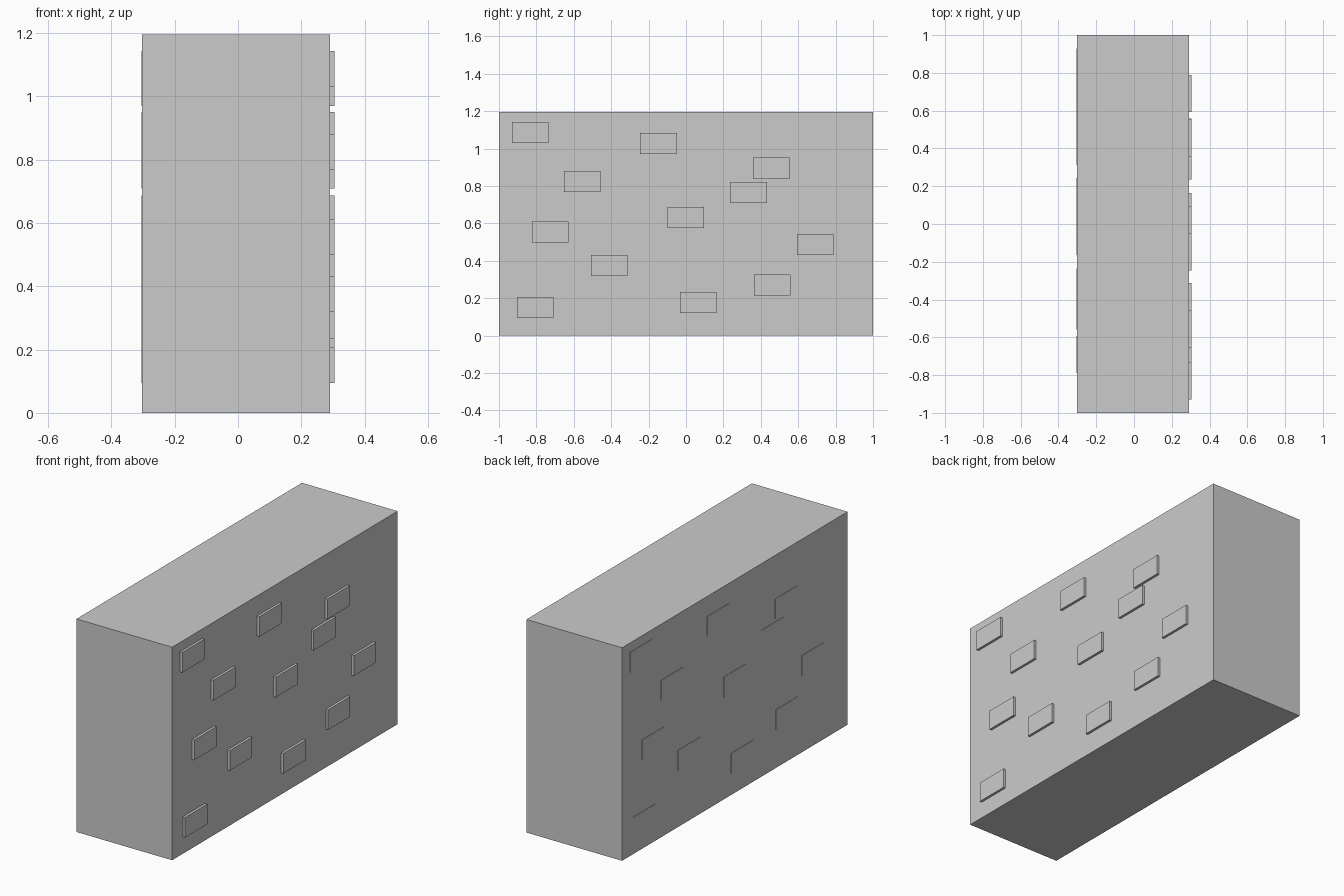
import bpy

if "Cube" in bpy.data.objects:
    bpy.data.objects.remove(bpy.data.objects["Cube"])

HEIGHT = 1.196
BRICK_W, BRICK_H, BRICK_T = 0.196, 0.113, 0.02


def box(name, x0, x1, y, z, width, height):
    """Box spanning x0..x1, centred on (y, z)."""
    bpy.ops.mesh.primitive_cube_add(size=1, location=((x0 + x1) / 2, y, z))
    ob = bpy.context.object
    ob.name = name
    ob.scale = (x1 - x0, width, height)
    bpy.ops.object.transform_apply(location=False, rotation=False, scale=True)
    return ob


# Main wall body
LEFT, RIGHT = -0.303, 0.291
box("wall_body", LEFT, RIGHT, 0, HEIGHT / 2, 2, HEIGHT)

# Scattered raised bricks: (y, z) centres on the right face
bricks = [
    (-0.832, 1.087), (-0.147, 1.027), (-0.555, 0.825), (0.456, 0.895),
    (0.334, 0.766), (-0.002, 0.631), (-0.725, 0.555), (0.691, 0.487),
    (-0.410, 0.375), (0.461, 0.271), (0.065, 0.178), (-0.806, 0.151),
]

# The left face repeats the pattern turned half way round, almost flush
OUT = 0.305
for i, (y, z) in enumerate(bricks, 1):
    box(f"right_brick_{i}", OUT - BRICK_T, OUT, y, z, BRICK_W, BRICK_H)
    box(f"left_brick_{i}", -OUT, -OUT + BRICK_T, -y, z, BRICK_W, BRICK_H)
